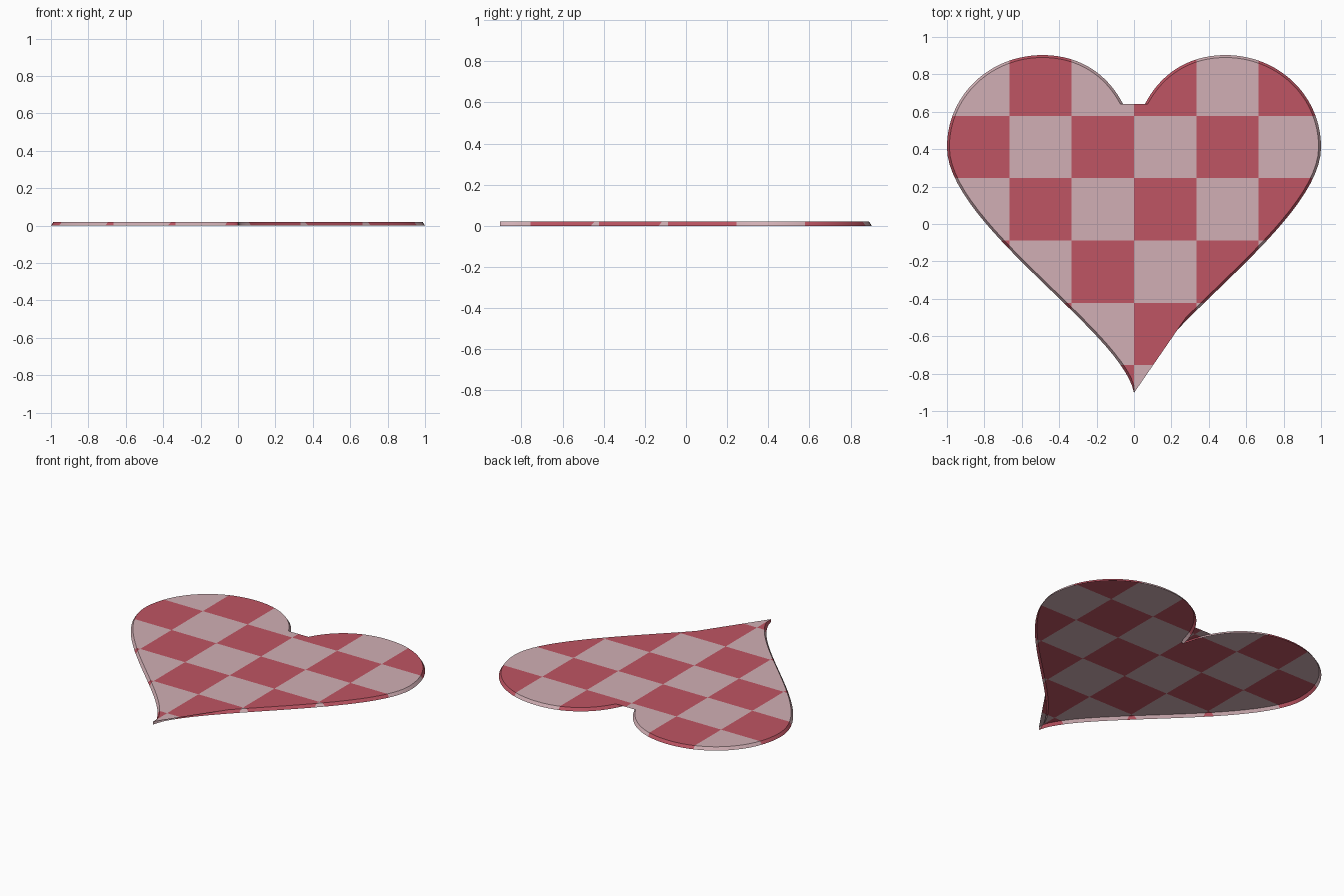
import bpy
import bmesh
import math
from mathutils import Vector
from mathutils.geometry import interpolate_bezier

if "Cube" in bpy.data.objects:
    bpy.data.objects.remove(bpy.data.objects["Cube"])

HEIGHT = 0.02      # depth of the flared rim
FLARE = 0.013      # how far the rim spreads outward
CELL = 1 / 3       # size of one check
ROW_START = 0.245  # y of a check line


def make_material(name, colour):
    mat = bpy.data.materials.new(name)
    mat.use_nodes = True
    mat.diffuse_color = colour
    mat.node_tree.nodes["Principled BSDF"].inputs["Base Color"].default_value = colour
    return mat


# Right half of the heart outline: notch, lobe top, widest point, tip
SEGMENTS = [
    ((0, 0.47), (0.05, 0.72), (0.22, 0.903), (0.49, 0.903)),
    ((0.49, 0.903), (0.77, 0.903), (1.0, 0.69), (1.0, 0.41)),
    ((1.0, 0.41), (1.0, 0.0), (0.06, -0.58), (0, -0.903)),
]
half = [Vector((0, 0.47))]
for seg in SEGMENTS:
    points = interpolate_bezier(*[Vector(p) for p in seg], 28)
    half += [p.to_2d() for p in points[1:]]

# Inset copy of the half outline for the upper edge
inner = [Vector((0, 0.45))]
for before, point, after in zip(half, half[1:], half[2:]):
    along = (after - before).normalized()
    moved = point + Vector((along.y, -along.x)) * FLARE
    inner.append(Vector((max(moved.x, 0.001), moved.y)))
inner.append(half[-1].copy())


def mirrored(points):
    return points + [Vector((-p.x, p.y)) for p in reversed(points[1:-1])]


bm = bmesh.new()
lower = [bm.verts.new((p.x, p.y, 0)) for p in mirrored(half)]
upper = [bm.verts.new((p.x, p.y, HEIGHT)) for p in mirrored(inner)]

# Flat top and flared rim, open underneath
top = bm.faces.new(list(reversed(upper)))
count = len(lower)
for i in range(count):
    j = (i + 1) % count
    bm.faces.new((lower[i], upper[i], upper[j], lower[j]))
bmesh.ops.triangulate(bm, faces=[top])


def cut(point, normal):
    bmesh.ops.bisect_plane(bm, geom=bm.verts[:] + bm.edges[:] + bm.faces[:],
                           dist=1e-6, plane_co=point, plane_no=normal)


# Cut the check lines into the surface
for k in range(-4, 4):
    cut((k * CELL, 0, 0), (1, 0, 0))
    cut((0, ROW_START + k * CELL, 0), (0, 1, 0))

# Colour alternate checks
for face in bm.faces:
    c = face.calc_center_median()
    column = math.floor(c.x / CELL)
    row = math.floor((c.y - ROW_START) / CELL)
    face.material_index = (column + row) % 2

mesh = bpy.data.meshes.new("checked_heart")
bm.to_mesh(mesh)
bm.free()
mesh.materials.append(make_material("pale_pink", (0.64, 0.43, 0.46, 1)))
mesh.materials.append(make_material("rose_red", (0.52, 0.09, 0.125, 1)))
heart = bpy.data.objects.new("checked_heart", mesh)
bpy.context.collection.objects.link(heart)

bpy.ops.object.select_all(action="DESELECT")
heart.select_set(True)
bpy.context.view_layer.objects.active = heart
bpy.ops.object.shade_smooth_by_angle(angle=math.radians(30))
